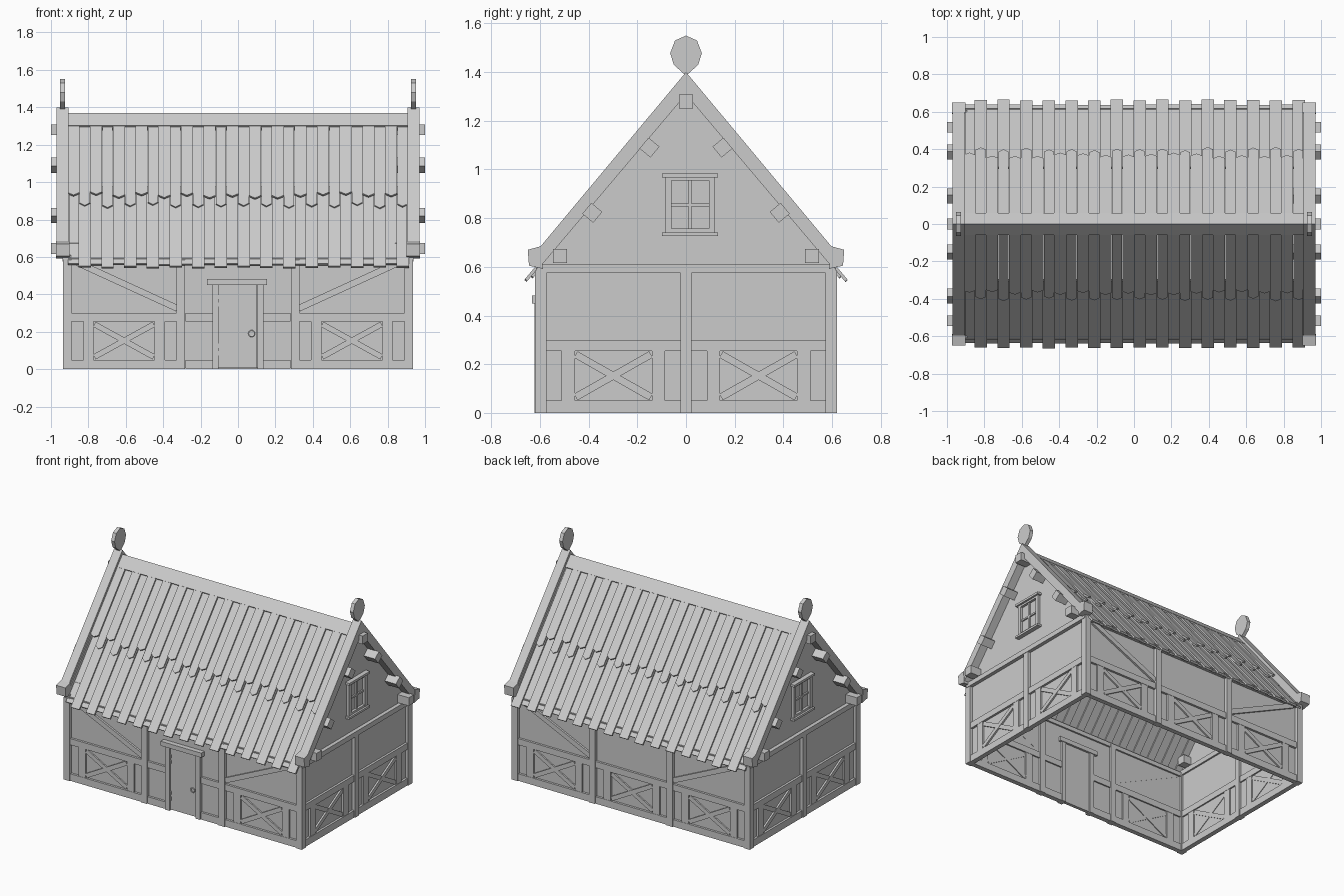
import bpy, bmesh, math, random
from mathutils import Matrix, Vector

if "Cube" in bpy.data.objects:
    bpy.data.objects.remove(bpy.data.objects["Cube"])

random.seed(4)
parts = {}
RX90 = Matrix.Rotation(math.pi / 2, 4, 'X')
YZ = Matrix(((0, 0, 1), (1, 0, 0), (0, 1, 0))).to_4x4()   # profile in y,z extruded along x
SLOPE = math.atan(1.2)


def prism(part, M, pts, d0, d1):
    """Extrude a 2D outline between two depths, in the frame M."""
    bm = parts.setdefault(part, bmesh.new()) if part not in parts else parts[part]
    a = [bm.verts.new(M @ Vector((x, y, d0))) for x, y in pts]
    b = [bm.verts.new(M @ Vector((x, y, d1))) for x, y in pts]
    n = len(pts)
    bm.faces.new(a[::-1])
    bm.faces.new(b)
    for i in range(n):
        j = (i + 1) % n
        bm.faces.new((a[i], a[j], b[j], b[i]))


def box(part, M, u0, u1, z0, z1, d0, d1):
    prism(part, M, [(u0, z0), (u1, z0), (u1, z1), (u0, z1)], d0, d1)


def bar(part, M, p, q, w, d0, d1):
    p, q = Vector(p), Vector(q)
    t = (q - p).normalized() * (w / 2)
    n = Vector((-t.y, t.x))
    prism(part, M, [p - n, q - n, q + n, p + n], d0, d1)


def bay(side, M, u0, u1, w):
    """Lower timber bay: rail, sill, two studs and a cross."""
    name = side + "_lower_frame"
    box(name, M, u0, u1, 0.255, 0.30, w - 0.018, w + 0.016)
    box(name, M, u0, u1, 0.0, 0.05, w - 0.018, w + 0.016)
    for s in (u0 + 0.063, u1 - 0.118):
        box(name, M, s, s + 0.055, 0.05, 0.255, w - 0.016, w + 0.014)
    a, b = u0 + 0.122, u1 - 0.122
    bar(side + "_cross_braces", M, (a, 0.065), (b, 0.24), 0.03, w - 0.014, w + 0.012)
    bar(side + "_cross_braces", M, (a, 0.24), (b, 0.065), 0.03, w - 0.012, w + 0.010)


# Four walls: panel, posts, beams and bays
LONG, SHORT = 0.597, 0.913
walls = [("front", 0, LONG, SHORT), ("right", 90, SHORT, LONG),
         ("back", 180, LONG, SHORT), ("left", 270, SHORT, LONG)]
frames = {}
for side, ang, w, half in walls:
    M = Matrix.Rotation(math.radians(ang), 4, 'Z') @ RX90
    frames[side] = M
    is_long = side in ("front", "back")
    box(side + "_wall", M, -half, half, 0.01, 0.60, w - 0.008, w)
    posts = [-SHORT, -0.305, 0.305, SHORT] if is_long else [0]
    for p in posts:
        box(side + "_posts", M, p - 0.0225, p + 0.0225, 0, 0.585, w - 0.023, w + 0.023)
    if is_long:
        box(side + "_top_beam", M, -0.935, 0.935, 0.565, 0.595, w - 0.02, w + 0.02)
        edges = [-0.89, -0.328, -0.282, 0.282, 0.328, 0.89]
        for s in (-1, 1):
            bar(side + "_diagonal_braces", M, (s * 0.86, 0.57), (s * 0.325, 0.325), 0.035, w - 0.009, w + 0.014)
    else:
        box(side + "_top_beam", M, -0.61, 0.61, 0.575, 0.61, w - 0.02, w + 0.026)
        edges = [-0.575, -0.0225, 0.0225, 0.575]
    for u0, u1 in zip(edges[::2], edges[1::2]):
        if side == "front" and u0 < 0 < u1:
            for a, b in ((u0, -0.135), (0.135, u1)):
                for z0, z1 in ((0, 0.05), (0.255, 0.30)):
                    box("front_lower_frame", M, a, b, z0, z1, w - 0.018, w + 0.016)
        else:
            bay(side, M, u0, u1, w)

# Door with frame, lintel, hinges and ring handle
F = frames["front"]
box("door", F, -0.105, 0.102, 0.005, 0.45, 0.585, 0.608)
for s in (-1, 1):
    box("door_frame", F, s * 0.12 - 0.017, s * 0.12 + 0.017, 0, 0.45, 0.575, 0.622)
box("door_lintel", F, -0.165, 0.155, 0.45, 0.482, 0.57, 0.632)
for z in (0.105, 0.365):
    for dz in (-0.02, 0.02):
        box("door_hinges", F, -0.107, -0.095, z + dz - 0.011, z + dz + 0.011, 0.606, 0.615)
bpy.ops.mesh.primitive_torus_add(major_segments=10, minor_segments=5, major_radius=0.015,
                                 minor_radius=0.004, location=(0.073, -0.612, 0.19),
                                 rotation=(math.pi / 2, 0, 0))
bpy.context.object.name = "door_handle"

# Gables: upper wall, window and purlin stubs
for side in ("right", "left"):
    M = frames[side]
    prism(side + "_gable", M, [(-0.6, 0.6), (0.6, 0.6), (0.6, 0.65), (0, 1.36), (-0.6, 0.65)], 0.902, 0.912)
    c = 0.017 if side == "right" else -0.017
    win = side + "_window"
    for s in (-1, 1):
        box(win, M, c + s * 0.09 - 0.013, c + s * 0.09 + 0.013, 0.74, 0.97, 0.895, 0.932)
    for z0, z1 in ((0.741, 0.757), (0.955, 0.969)):
        box(win, M, c - 0.09, c + 0.09, z0, z1, 0.895, 0.93)
    for z0, z1 in ((0.727, 0.742), (0.968, 0.984)):
        box(win + "_sills", M, c - 0.115, c + 0.115, z0, z1, 0.89, 0.944)
    box(win + "_bars", M, c - 0.006, c + 0.006, 0.755, 0.957, 0.9, 0.923)
    box(win + "_bars", M, c - 0.08, c + 0.08, 0.848, 0.860, 0.9, 0.922)
    for y, z, a in ((0, 1.28, 0), (0.15, 1.09, SLOPE), (0.385, 0.822, SLOPE), (0.517, 0.645, 0)):
        for s in ((-1, 1) if y else (1,)):
            T = M @ Matrix.Translation((s * y, z, 0)) @ Matrix.Rotation(-s * a, 4, 'Z')
            box(side + "_purlin_ends", T, -0.029, 0.029, -0.029, 0.029, 0.84, 1.0)

# Barge boards with end blocks and flat finials
half_disc = [(0, 1.55), (0.045, 1.53), (0.065, 1.478), (0.05, 1.43), (0, 1.385)]
disc = half_disc + [(-y, z) for y, z in half_disc[-2:0:-1]]
for s, side in ((1, "right"), (-1, "left")):
    prism(side + "_barge_boards", YZ, [(0, 1.40), (0.605, 0.675), (0.61, 0.605), (0.595, 0.605), (0, 1.308),
                                       (-0.595, 0.605), (-0.61, 0.605), (-0.605, 0.675)], s * 0.907, s * 0.97)
    for m in (-1, 1):
        prism(side + "_eave_blocks", YZ, [(m * 0.595, 0.685), (m * 0.65, 0.67), (m * 0.645, 0.605), (m * 0.588, 0.592)],
              s * 0.902, s * 0.974)
    prism(side + "_finial", YZ, disc, s * 0.925, s * 0.951)

# Ridge cap
prism("ridge_cap", YZ, [(0, 1.37), (0.06, 1.302), (0.035, 1.275), (0, 1.32), (-0.035, 1.275), (-0.06, 1.302)],
      -0.91, 0.91)

# Roof shingles: two overlapping rows of alternating boards on each slope
N = 30
pitch = 1.82 / N
for side, ang in (("front", 0), ("back", math.pi)):
    S = Matrix.Rotation(ang, 4, 'Z') @ Matrix.Translation((0, 0, 1.4)) @ Matrix.Rotation(SLOPE, 4, 'X')
    for i in range(N):
        x0 = -0.91 + i * pitch
        x1, xm = x0 + pitch, x0 + pitch / 2
        up = i % 2 == (0 if side == "front" else 1)
        # upper row, pointed tips
        d = (0.585 if up else 0.645) + random.uniform(-0.015, 0.015)
        o = 0.018 if up else 0.027
        g = 0.003 if not up else -0.002
        prism(side + "_upper_shingles", S, [(x0 + g, -0.10), (x0 + g, -d), (xm, -d - 0.018), (x1 - g, -d), (x1 - g, -0.10)],
              -o - 0.013, -o)
        # lower row, square tips
        d = (1.052 if up else 1.078) + random.uniform(-0.004, 0.004)
        o = 0.046 if up else 0.036
        box(side + "_lower_shingles", S, x0 - g, x1 + g, -d, -0.52, -o - 0.013, -o)

# Turn every collected part into an object
for name, bm in parts.items():
    bmesh.ops.recalc_face_normals(bm, faces=bm.faces)
    me = bpy.data.meshes.new(name)
    bm.to_mesh(me)
    bm.free()
    bpy.context.collection.objects.link(bpy.data.objects.new(name, me))
